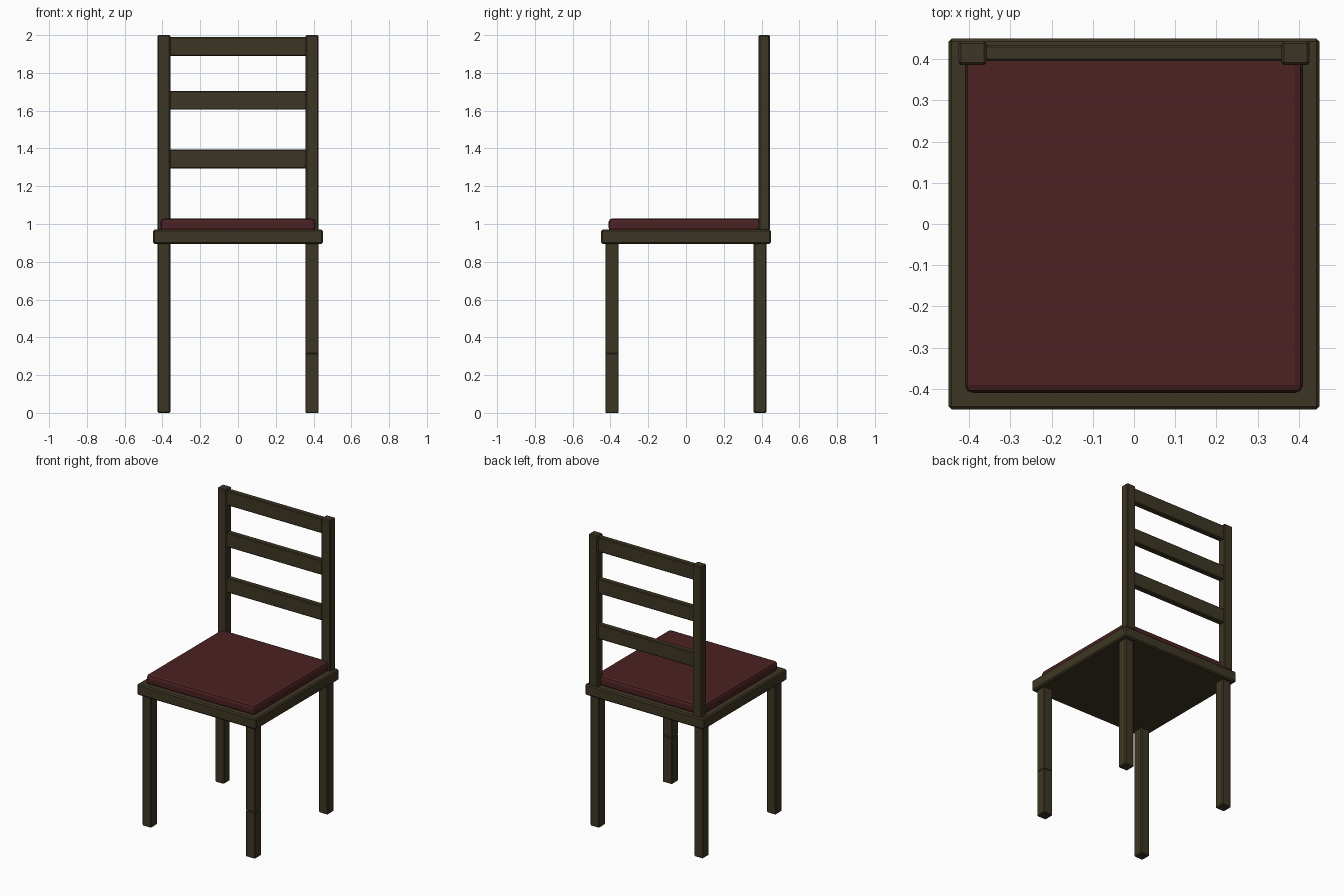
import bpy
import bmesh
from mathutils import Vector

default = bpy.data.objects.get("Cube")
if default:
    bpy.data.objects.remove(default, do_unlink=True)


def make_material(name, rgb):
    mat = bpy.data.materials.new(name)
    mat.use_nodes = True
    colour = (*rgb, 1.0)
    mat.diffuse_color = colour
    bsdf = next(n for n in mat.node_tree.nodes if n.type == 'BSDF_PRINCIPLED')
    bsdf.inputs["Base Color"].default_value = colour
    bsdf.inputs["Roughness"].default_value = 0.7
    return mat


wood = make_material("dark_wood", (0.048, 0.037, 0.018))
fabric = make_material("dark_red_fabric", (0.072, 0.0155, 0.0165))


def box(name, low, high, mat, bevel=0.006, segments=1):
    """Bevelled box between two corners."""
    low, high = Vector(low), Vector(high)
    centre, size = (low + high) / 2, high - low
    bm = bmesh.new()
    bmesh.ops.create_cube(bm, size=1)
    bmesh.ops.scale(bm, vec=size, verts=bm.verts)
    bmesh.ops.bevel(bm, geom=bm.edges[:], offset=bevel, segments=segments,
                    profile=0.5, affect='EDGES')
    mesh = bpy.data.meshes.new(name)
    bm.to_mesh(mesh)
    bm.free()
    mesh.materials.append(mat)
    obj = bpy.data.objects.new(name, mesh)
    obj.location = centre
    bpy.context.collection.objects.link(obj)
    return obj


SEAT_BOTTOM, SEAT_TOP = 0.895, 0.97
INNER, OUTER = 0.358, 0.426

# Seat board and padded cushion
box("seat", (-0.45, -0.45, SEAT_BOTTOM), (0.45, 0.45, SEAT_TOP), wood, 0.008)
box("cushion", (-0.41, -0.41, SEAT_TOP - 0.01), (0.41, 0.41, 1.03),
    fabric, 0.02, 2)

# Legs and back posts, mirrored left and right
for side, sx in (("left", 1), ("right", -1)):
    x0, x1 = sorted((sx * INNER, sx * OUTER))
    for end, sy in (("front", -1), ("back", 1)):
        y0, y1 = sorted((sy * INNER, sy * OUTER))
        # The left front leg is jointed part way up
        start = 0
        if side == "left" and end == "front":
            start = 0.315
            box("left_front_leg_foot", (x0, y0, 0), (x1, y1, start), wood, 0.003)
        box(f"{side}_{end}_leg", (x0, y0, start), (x1, y1, SEAT_BOTTOM + 0.005),
            wood, 0.003 if start else 0.006)
    box(f"{side}_back_post", (x0, 0.385, SEAT_TOP - 0.005), (x1, 0.444, 2.0), wood)

# Horizontal back slats
for name, z in (("lower", 1.345), ("middle", 1.655), ("upper", 1.94)):
    box(f"{name}_back_slat", (-0.37, 0.395, z - 0.05), (0.37, 0.434, z + 0.05),
        wood, 0.005)
